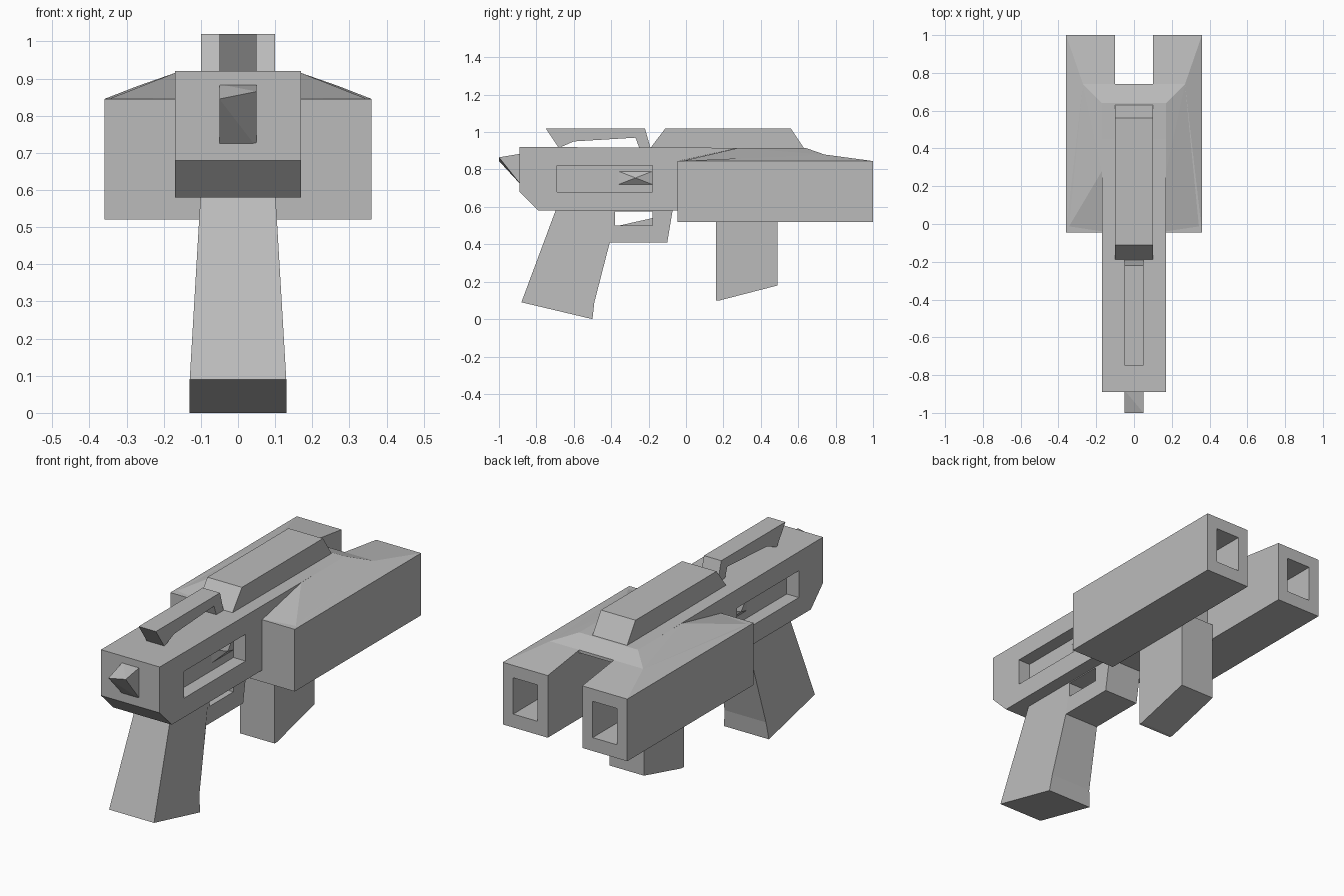
import bpy
import bmesh
from mathutils import Vector

cube = bpy.data.objects.get("Cube")
if cube:
    bpy.data.objects.remove(cube, do_unlink=True)

grey = bpy.data.materials.new("plain_grey")
GREY = (0.5, 0.5, 0.5, 1.0)
grey.diffuse_color = GREY
grey.use_nodes = True
grey.node_tree.nodes["Principled BSDF"].inputs["Base Color"].default_value = GREY


def finish(name, bm):
    bmesh.ops.recalc_face_normals(bm, faces=bm.faces)
    mesh = bpy.data.meshes.new(name)
    bm.to_mesh(mesh)
    bm.free()
    mesh.materials.append(grey)
    obj = bpy.data.objects.new(name, mesh)
    bpy.context.scene.collection.objects.link(obj)
    return obj


def prism(name, profile, half):
    """Extrude a (y, z) side profile across x; half gives each point's half width."""
    bm = bmesh.new()
    widths = half if isinstance(half, list) else [half] * len(profile)
    sides = [[bm.verts.new((s * w, y, z)) for (y, z), w in zip(profile, widths)]
             for s in (-1, 1)]
    n = len(profile)
    for ring in sides:
        bm.faces.new(ring)
    for i in range(n):
        j = (i + 1) % n
        bm.faces.new((sides[0][i], sides[0][j], sides[1][j], sides[1][i]))
    return finish(name, bm)


def hull(name, points, side=1):
    bm = bmesh.new()
    for x, y, z in points:
        bm.verts.new((side * x, y, z))
    res = bmesh.ops.convex_hull(bm, input=bm.verts)
    junk = {v for v in res["geom_interior"] if isinstance(v, bmesh.types.BMVert)}
    bmesh.ops.delete(bm, geom=list(junk), context="VERTS")
    bmesh.ops.dissolve_limit(bm, angle_limit=0.01, verts=bm.verts, edges=bm.edges)
    return finish(name, bm)


def box_points(x, y, z):
    return [(a, b, c) for a in x for b in y for c in z]


def cut(obj, x, y, z, side=1):
    tool = hull(obj.name + "_cutter", box_points(x, y, z), side)
    tool.hide_render = True
    tool.hide_viewport = True
    mod = obj.modifiers.new("opening", "BOOLEAN")
    mod.object = tool
    mod.solver = "EXACT"
    # Bake the opening, then discard the cutter
    dg = bpy.context.evaluated_depsgraph_get()
    tool.hide_viewport = False
    dg.update()
    baked = bpy.data.meshes.new_from_object(obj.evaluated_get(dg))
    obj.modifiers.clear()
    obj.data = baked
    bpy.data.objects.remove(tool, do_unlink=True)


# Main body with a long recess in each side
body = prism("body", [(-0.89, 0.92), (-0.89, 0.68), (-0.79, 0.58),
                      (0.45, 0.58), (0.45, 0.915)], 0.17)
for s, label in ((1, "left"), (-1, "right")):
    cut(body, (0.1, 0.3), (-0.69, -0.18), (0.68, 0.82), s)
    # Faceted lug in the recess
    hull(label + "_recess_lug",
         box_points((0.09, 0.1), (-0.36, -0.18), (0.72, 0.79))
         + [(0.13, -0.27, 0.755)], s)
    # Side barrel with a rising inner shoulder and an open muzzle
    barrel = hull(label + "_barrel",
                  box_points((0.1, 0.36), (-0.045, 1.0), (0.52, 0.845))
                  + [(0.27, 0.74, 0.88), (0.1, 0.74, 0.88)], s)
    cut(barrel, (0.16, 0.3), (0.8, 1.2), (0.59, 0.78), s)

# Sloping roof bridging the barrels
hull("roof", [(s * x, y, z) for s in (-1, 1) for x, y, z in
              ((0.17, -0.04, 0.845), (0.36, -0.04, 0.84), (0.17, 0.28, 0.915),
               (0.17, 0.64, 0.915), (0.27, 0.74, 0.88), (0.27, 0.74, 0.865),
               (0.17, 0.45, 0.84))])

# Top rail with bevelled ends
prism("top_rail", [(-0.19, 0.915), (-0.11, 1.02), (0.56, 1.02), (0.63, 0.915)], 0.1)

# Raised sight bridge: slanted leg, thin bar and small post
prism("sight_bridge", [(-0.75, 1.02), (-0.68, 0.915), (-0.6, 0.95), (-0.27, 0.97),
                       (-0.25, 0.915), (-0.19, 0.915), (-0.22, 1.02)], 0.05)

# Pointed knob on the front face
hull("knob", box_points((-0.05, 0.05), (-0.88,), (0.715, 0.885))
     + [(-0.05, -1.0, 0.845), (0.05, -1.0, 0.865)])

# Main grip, flared at its foot
prism("main_grip", [(-0.69, 0.6), (-0.88, 0.09), (-0.5, 0.0), (-0.49, 0.09),
                    (-0.405, 0.42), (-0.38, 0.6)],
      [0.1, 0.13, 0.13, 0.12, 0.1, 0.1])

# Trigger guard with an opening and a wedge trigger
guard = prism("trigger_guard", [(-0.45, 0.59), (-0.45, 0.41), (-0.1, 0.41),
                                (-0.07, 0.59)], 0.1)
cut(guard, (-0.3, 0.3), (-0.38, -0.18), (0.5, 0.575))
prism("trigger", [(-0.38, 0.495), (-0.18, 0.495), (-0.18, 0.54)], 0.06)

# Forward grip
prism("forward_grip", [(0.16, 0.6), (0.16, 0.1), (0.18, 0.1), (0.49, 0.18),
                       (0.49, 0.6)], 0.1)
